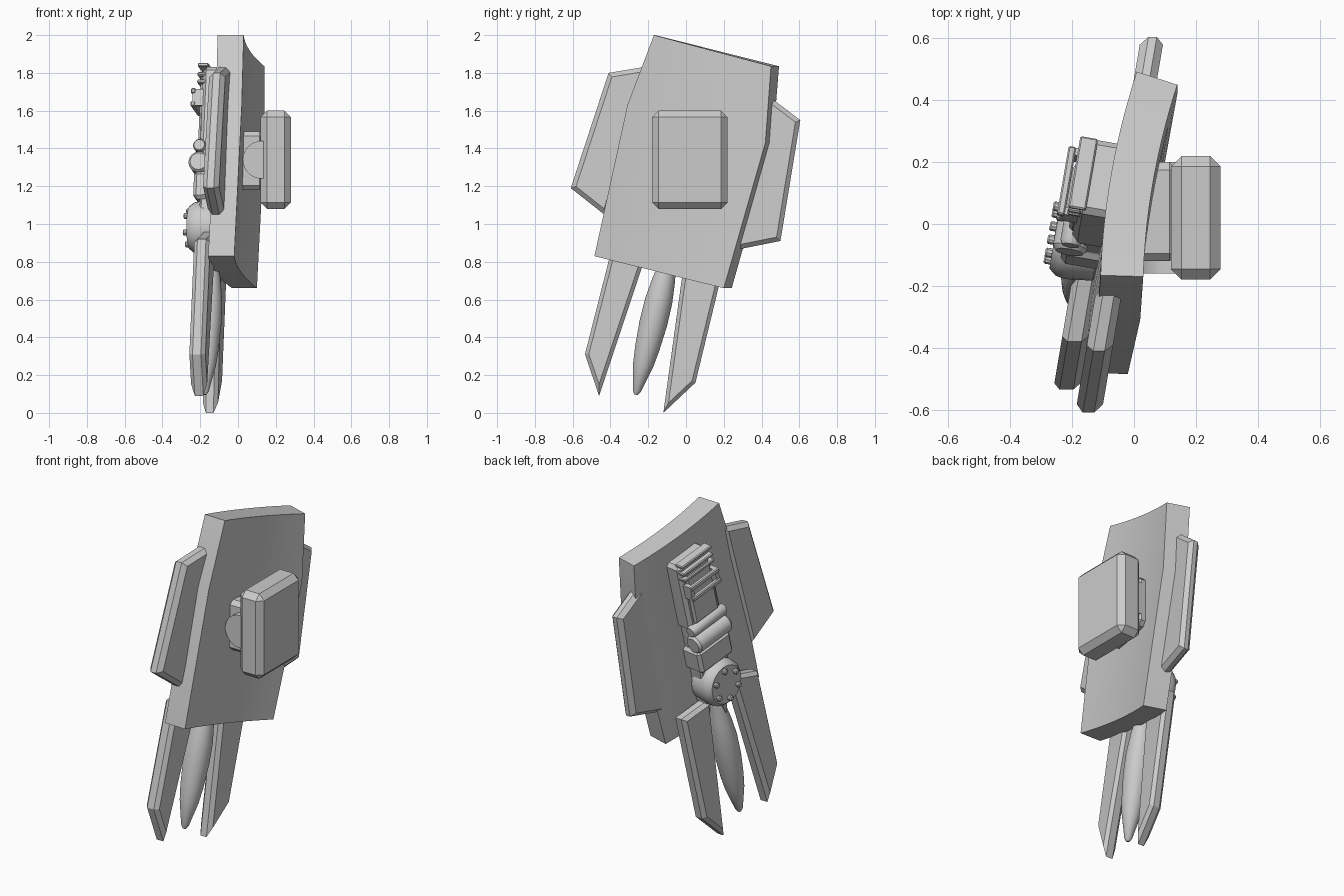
import bpy, bmesh, math
from mathutils import Matrix, Vector

if "Cube" in bpy.data.objects:
    bpy.data.objects.remove(bpy.data.objects["Cube"])

grey = bpy.data.materials.new("plain grey")
grey.use_nodes = True
grey.diffuse_color = (0.6, 0.6, 0.6, 1)
grey.node_tree.nodes["Principled BSDF"].inputs["Base Color"].default_value = (0.6, 0.6, 0.6, 1)

# Tilted frame of the weapon: -x outward, y across, z along its length
along = Vector((0.04, 0.236, 0.97)).normalized()
out = Vector((0.985, -0.17, 0)).normalized()
out = (out - along * out.dot(along)).normalized()
across = along.cross(out)
FRAME = Matrix.Translation((-0.2, -0.04, 0.98)) @ Matrix((out, across, along)).transposed().to_4x4()
WORLD = Matrix.Identity(4)


def finish(name, bm, frame=WORLD, angle=32):
    bmesh.ops.recalc_face_normals(bm, faces=bm.faces)
    me = bpy.data.meshes.new(name)
    bm.to_mesh(me)
    bm.free()
    me.transform(frame)
    me.materials.append(grey)
    me.shade_smooth()
    me.set_sharp_from_angle(angle=math.radians(angle))
    ob = bpy.data.objects.new(name, me)
    bpy.context.collection.objects.link(ob)
    return ob


def box(name, lo, hi, bevel=0.0, frame=WORLD):
    lo, hi = Vector(lo), Vector(hi)
    bm = bmesh.new()
    bmesh.ops.create_cube(bm, size=1)
    for v in bm.verts:
        v.co = (lo + hi) / 2 + v.co * (hi - lo)
    if bevel:
        bmesh.ops.bevel(bm, geom=bm.edges[:], offset=bevel, segments=1, affect='EDGES')
    return finish(name, bm, frame)


def lathe(name, profile, centre, axis, frame=WORLD, sides=32):
    """Revolve (radius, position) pairs round an axis."""
    bm = bmesh.new()
    turn = Vector(axis).to_track_quat('Z', 'Y').to_matrix()
    rings = []
    for r, h in profile:
        ring = []
        for i in range(sides):
            a = math.tau * i / sides
            p = Vector((r * math.cos(a), r * math.sin(a), h))
            ring.append(bm.verts.new(Vector(centre) + turn @ p))
        rings.append(ring)
    for a, b in zip(rings, rings[1:]):
        for i in range(sides):
            j = (i + 1) % sides
            bm.faces.new((a[i], a[j], b[j], b[i]))
    bm.faces.new(rings[0])
    bm.faces.new(rings[-1])
    return finish(name, bm, frame)


def plate(name, outline, offset, thick, bevel):
    """Chamfered slab from a (y, z) outline, slanted like the shield."""
    bm = bmesh.new()
    rims = [[bm.verts.new((offset + 0.17 * y + t, y, z)) for y, z in outline] for t in (0, thick)]
    caps = [bm.faces.new(rims[0]), bm.faces.new(rims[1])]
    n = len(outline)
    for i in range(n):
        j = (i + 1) % n
        bm.faces.new((rims[0][i], rims[0][j], rims[1][j], rims[1][i]))
    edges = [e for f in caps for e in f.edges]
    bmesh.ops.bevel(bm, geom=edges, offset=bevel, segments=1, affect='EDGES')
    return finish(name, bm, angle=10)


# Curved shield: rows from top to bottom, each bowed between front and back edge
rows = [((0.03, -0.17, 2.0), (0.14, 0.45, 1.835)),
        ((0.02, -0.31, 1.63), (0.14, 0.42, 1.43)),
        ((-0.02, -0.485, 0.83), (0.10, 0.20, 0.66))]
bm = bmesh.new()
STEPS = 14
inner, outer = [], []
for front, back in rows:
    f, b = Vector(front), Vector(back)
    a_row, b_row = [], []
    for i in range(STEPS + 1):
        t = i / STEPS
        p = f.lerp(b, t)
        p.x = f.x + (b.x - f.x) * (0.18 * t + 0.82 * t * t)
        slope = (b.x - f.x) * (0.18 + 1.64 * t) / (b.y - f.y)
        a_row.append(bm.verts.new(p))
        b_row.append(bm.verts.new(p + Vector((-1, slope, 0)).normalized() * 0.138))
    inner.append(a_row)
    outer.append(b_row)
for grid in (inner, outer):
    for r, s in zip(grid, grid[1:]):
        for i in range(STEPS):
            bm.faces.new((r[i], r[i + 1], s[i + 1], s[i]))
for k in (0, -1):
    for i in range(STEPS):
        bm.faces.new((inner[k][i], inner[k][i + 1], outer[k][i + 1], outer[k][i]))
    for r in range(len(rows) - 1):
        bm.faces.new((inner[r][k], inner[r + 1][k], outer[r + 1][k], outer[r][k]))
finish("shield", bm)

# Side wings and lower blades
plate("front_wing", [(-0.2, 1.835), (-0.41, 1.8), (-0.61, 1.19), (-0.42, 1.04)], -0.086, 0.085, 0.024)
plate("back_wing", [(0.42, 1.69), (0.605, 1.55), (0.5, 0.91), (0.25, 0.86)], -0.08, 0.075, 0.024)
plate("front_blade", [(-0.38, 0.92), (-0.535, 0.31), (-0.46, 0.09), (-0.17, 0.96)], -0.17, 0.085, 0.02)
plate("back_blade", [(0.0, 0.87), (-0.12, 0.0), (0.05, 0.16), (0.21, 0.82)], -0.17, 0.08, 0.02)

# Arm pad and its pivot
box("arm_pad", (0.12, -0.18, 1.08), (0.28, 0.22, 1.6), 0.034)
box("pad_mount", (0.0, -0.12, 1.18), (0.14, 0.2, 1.49), 0.025)
lathe("pad_pivot", [(0.1, -0.16), (0.1, 0.2)], (0.125, 0, 1.34), (0, 1, 0))

# Weapon housing and magazine
box("magazine", (0.0, -0.125, 0.41), (0.14, 0.125, 0.85), 0.02, FRAME)
box("magazine_cover", (-0.015, -0.095, 0.45), (0.05, 0.095, 0.82), 0.012, FRAME)
box("housing", (-0.025, -0.13, 0.13), (0.12, 0.13, 0.28), 0.018, FRAME)
box("housing_core", (0.01, -0.11, -0.1), (0.12, 0.11, 0.45), 0.01, FRAME)
for i, w in enumerate((0.65, 0.72)):
    box(f"handle_bar_{i + 1}", (-0.06, -0.115, w - 0.014), (-0.035, 0.115, w + 0.014), 0.005, FRAME)
for i, v in enumerate((-0.1, 0.1)):
    box(f"handle_post_{i + 1}", (-0.05, v - 0.012, 0.64), (0.02, v + 0.012, 0.73), 0, FRAME)
for i, w in enumerate((0.77, 0.81, 0.86)):
    box(f"top_rail_{i + 1}", (-0.028, -0.12, w - 0.01), (0.03, 0.12, w + 0.01), 0.005, FRAME)
for name, w, r, x in (("hinge_roller", 0.33, 0.056, 0.0), ("hinge_collar", 0.42, 0.035, 0.0)):
    lathe(name, [(r * 0.8, -0.135), (r, -0.12), (r, 0.12), (r * 0.8, 0.135)], (x, 0, w), (0, 1, 0), FRAME)

# Round turret with bolts
lathe("turret_disc", [(0.13, -0.09), (0.14, 0.0), (0.135, 0.03), (0.115, 0.055)], (0, 0, 0), (-1, 0, 0), FRAME)
for i in range(6):
    a = math.tau * (i + 0.5) / 6
    lathe(f"bolt_{i + 1}", [(0.016, 0.04), (0.016, 0.072), (0.012, 0.077)],
          (0, 0.09 * math.cos(a), 0.09 * math.sin(a)), (-1, 0, 0), FRAME, 10)

# Missile hanging below the turret
lathe("missile", [(0.03, -0.1), (0.04, -0.17), (0.06, -0.28), (0.073, -0.4), (0.074, -0.52), (0.065, -0.66),
                  (0.054, -0.75), (0.022, -0.89), (0.01, -0.91)], (0.06, 0, 0), (0, 0, 1), FRAME)
lathe("missile_clip", [(0.004, -0.21), (0.022, -0.13)], (0.0, 0, 0), (0, 0, 1), FRAME, 12)
